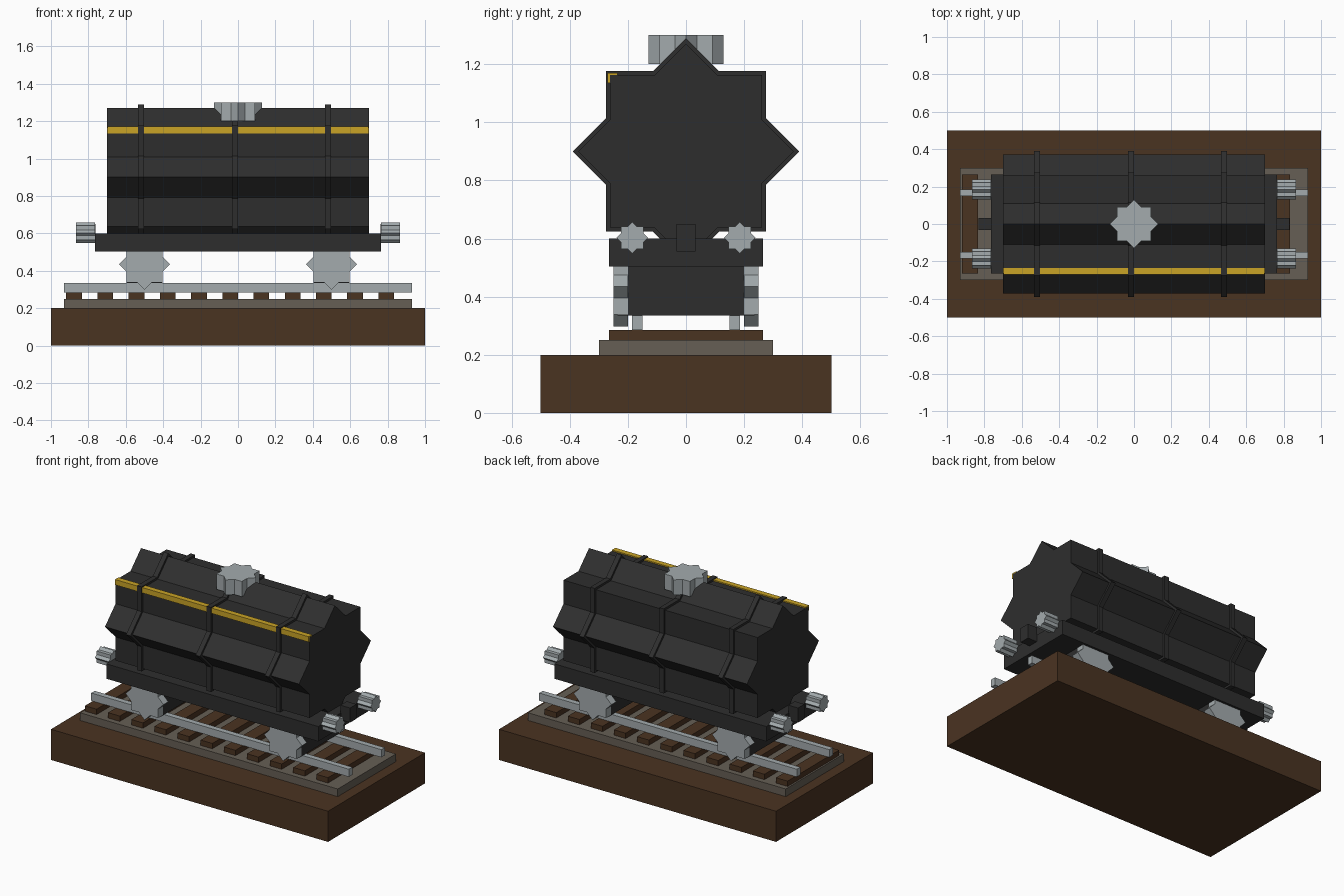
import bpy, bmesh, math
from mathutils import Vector

if "Cube" in bpy.data.objects:
    bpy.data.objects.remove(bpy.data.objects["Cube"])


def material(name, srgb):
    m = bpy.data.materials.new(name)
    lin = [((c + 0.055) / 1.055) ** 2.4 for c in srgb]
    m.diffuse_color = (*lin, 1)
    m.use_nodes = True
    m.node_tree.nodes["Principled BSDF"].inputs["Base Color"].default_value = m.diffuse_color
    return m


BLACK = material("soft black", (0.18, 0.18, 0.18))
BROWN = material("dark brown", (0.29, 0.20, 0.13))
STONE = material("stone grey", (0.40, 0.37, 0.33))
STEEL = material("light steel", (0.64, 0.67, 0.68))
YELLOW = material("yellow", (0.79, 0.64, 0.15))


def finish(name, bm, mat):
    bmesh.ops.recalc_face_normals(bm, faces=bm.faces)
    mesh = bpy.data.meshes.new(name)
    bm.to_mesh(mesh)
    bm.free()
    mesh.materials.append(mat)
    obj = bpy.data.objects.new(name, mesh)
    bpy.context.collection.objects.link(obj)
    return obj


def box(name, x, y, z, mat):
    """Box from (min, max) ranges."""
    bm = bmesh.new()
    bmesh.ops.create_cube(bm, size=1)
    for v in bm.verts:
        v.co = Vector([(a + b) / 2 + c * (b - a) for c, (a, b) in zip(v.co, (x, y, z))])
    return finish(name, bm, mat)


def star(name, axis, center, radius, depth, mat):
    """Eight-pointed star (two crossed squares) extruded along an axis."""
    u, w = [i for i in range(3) if i != axis]
    bm = bmesh.new()
    verts = []
    for i in range(16):
        r = radius if i % 2 == 0 else radius * math.sqrt(0.5) / math.cos(math.pi / 8)
        a = i * math.pi / 8
        co = Vector(center)
        co[u] += r * math.cos(a)
        co[w] += r * math.sin(a)
        co[axis] -= depth / 2
        verts.append(bm.verts.new(co))
    face = bm.faces.new(verts)
    moved = bmesh.ops.extrude_face_region(bm, geom=[face])["geom"]
    shift = Vector((0, 0, 0))
    shift[axis] = depth
    bmesh.ops.translate(bm, vec=shift, verts=[g for g in moved if isinstance(g, bmesh.types.BMVert)])
    # make sure both ends are closed
    bmesh.ops.holes_fill(bm, edges=bm.edges, sides=0)
    return finish(name, bm, mat)


# Display base and track
box("base", (-1, 1), (-0.5, 0.5), (0, 0.2), BROWN)
box("ballast", (-0.93, 0.93), (-0.3, 0.3), (0.2, 0.25), STONE)
for i in range(11):
    x = -0.877 + i * 0.167
    box("sleeper", (x - 0.042, x + 0.042), (-0.265, 0.265), (0.25, 0.285), BROWN)
for s in (-1, 1):
    box("rail", (-0.93, 0.93), (s * 0.167 - 0.018, s * 0.167 + 0.018), (0.285, 0.335), STEEL)

# Bogies and wheels
for x in (-0.5, 0.5):
    box("bogie", (x - 0.096, x + 0.096), (-0.235, 0.235), (0.335, 0.51), BLACK)
    for s in (-1, 1):
        star("wheel", 1, (x, s * 0.225, 0.435), 0.137, 0.05, STEEL)

# Frame with couplers and buffers
box("frame", (-0.765, 0.765), (-0.265, 0.265), (0.503, 0.6), BLACK)
for s in (-1, 1):
    box("coupler", (s * 0.797 - 0.035, s * 0.797 + 0.035), (-0.033, 0.033), (0.555, 0.65), BLACK)
    for y in (-0.185, 0.185):
        star("buffer", 0, (s * 0.815, y, 0.603), 0.054, 0.1, STEEL)

# Tank, bands, stripe along the upper front edge, and filler cap
star("tank", 0, (0, 0, 0.9), 0.371, 1.4, BLACK)
for x in (-0.519, -0.017, 0.482):
    star("tank_band", 0, (x, 0, 0.9), 0.39, 0.032, BLACK)
box("stripe", (-0.699, 0.699), (-0.27, -0.235), (1.135, 1.17), YELLOW)
star("filler_cap", 2, (0, 0, 1.25), 0.129, 0.1, STEEL)
